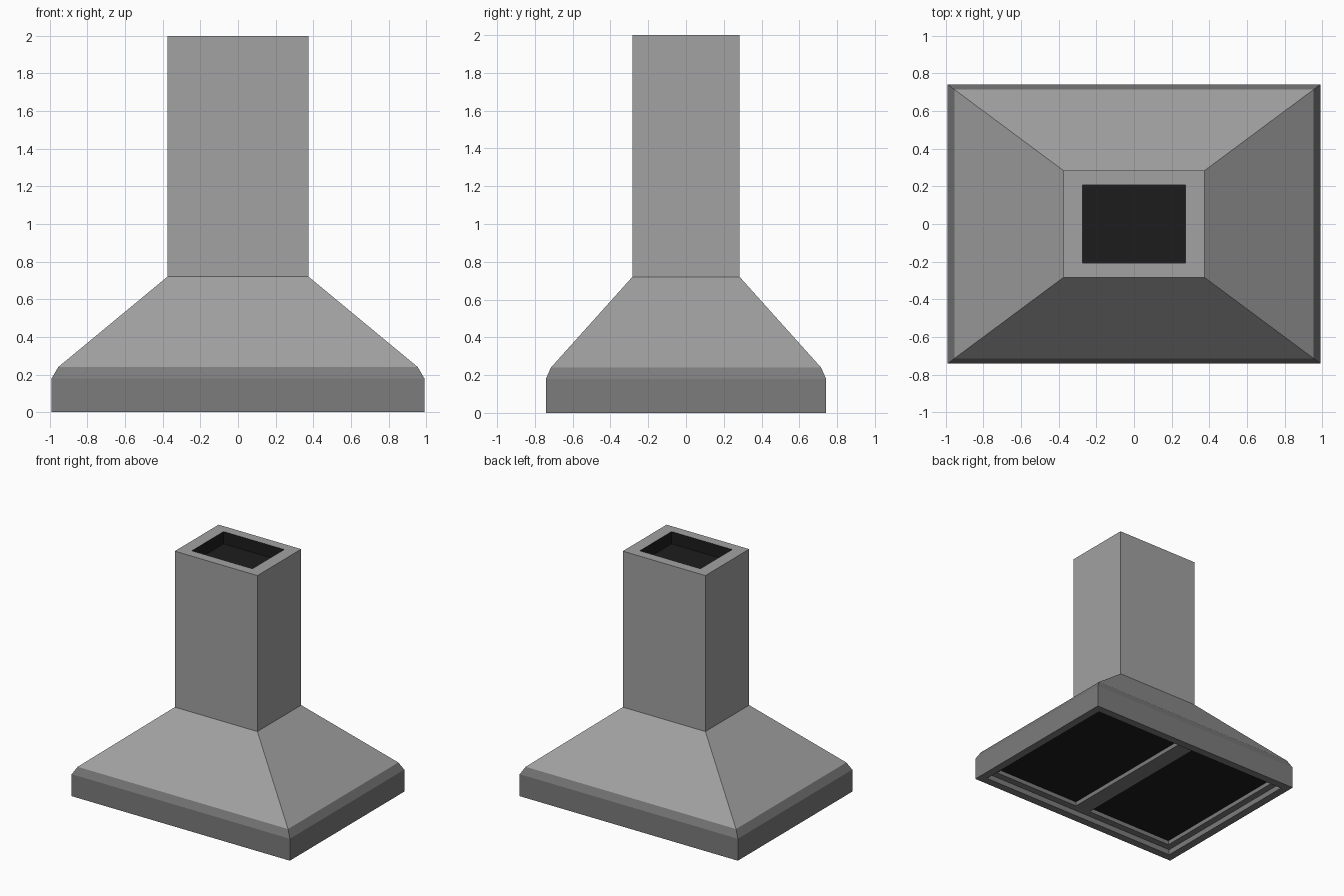
import bpy
import bmesh

cube = bpy.data.objects.get("Cube")
if cube:
    bpy.data.objects.remove(cube, do_unlink=True)


def make_material(name, value):
    mat = bpy.data.materials.new(name)
    mat.use_nodes = True
    colour = (value, value, value, 1)
    mat.diffuse_color = colour
    mat.node_tree.nodes["Principled BSDF"].inputs["Base Color"].default_value = colour
    return mat


steel = make_material("brushed steel", 0.36)
dark_steel = make_material("dark steel", 0.2)
black = make_material("black interior", 0.012)


def finish(bm, name, materials):
    mesh = bpy.data.meshes.new(name)
    bm.to_mesh(mesh)
    bm.free()
    for mat in materials:
        mesh.materials.append(mat)
    obj = bpy.data.objects.new(name, mesh)
    bpy.context.collection.objects.link(obj)
    return obj


def rect_loft(name, rings, materials, black_from=None, cap=False):
    """Skin rectangular rings of (half width, half depth, height)."""
    bm = bmesh.new()
    loops = [[bm.verts.new((sx * x, sy * y, z))
              for sx, sy in ((-1, -1), (1, -1), (1, 1), (-1, 1))]
             for x, y, z in rings]
    for k, (low, high) in enumerate(zip(loops, loops[1:])):
        for i in range(4):
            j = (i + 1) % 4
            face = bm.faces.new((low[i], low[j], high[j], high[i]))
            face.material_index = int(black_from is not None and k >= black_from)
    if cap:
        face = bm.faces.new(loops[-1])
        face.material_index = len(materials) - 1
    return finish(bm, name, materials)


BASE_X, BASE_Y = 0.99, 0.742
LIP_X, LIP_Y = 0.955, 0.715
FLUE_X, FLUE_Y = 0.375, 0.284
HOLE_X, HOLE_Y = 0.275, 0.206
RIM = 0.065
RECESS = 0.045
FILTER_DEPTH = 0.035

# Chimney with a blind opening in its top
rect_loft("chimney", [(FLUE_X, FLUE_Y, 0.72), (FLUE_X, FLUE_Y, 2),
                      (HOLE_X, HOLE_Y, 2), (HOLE_X, HOLE_Y, 1.9)],
          [steel, black], black_from=2, cap=True)

# Sloping canopy
rect_loft("canopy", [(LIP_X, LIP_Y, 0.24), (FLUE_X, FLUE_Y, 0.72)], [steel])

# Base band: inner lip, bottom rim, outer side and chamfer
rect_loft("base_band", [(BASE_X - RIM, BASE_Y - RIM, RECESS),
                        (BASE_X - RIM, BASE_Y - RIM, 0),
                        (BASE_X, BASE_Y, 0), (BASE_X, BASE_Y, 0.18),
                        (LIP_X, LIP_Y, 0.24)], [dark_steel])

# Underside panel with two sunken filters
xs = [RIM - BASE_X, -0.87, -0.07, 0.07, 0.87, BASE_X - RIM]
ys = [RIM - BASE_Y, -0.62, 0.62, BASE_Y - RIM]
bm = bmesh.new()
grid = [[bm.verts.new((x, y, RECESS)) for y in ys] for x in xs]
filters = []
for i in range(len(xs) - 1):
    for j in range(len(ys) - 1):
        face = bm.faces.new((grid[i][j], grid[i][j + 1],
                             grid[i + 1][j + 1], grid[i + 1][j]))
        if j == 1 and i in (1, 3):
            filters.append(face)
for face in bmesh.ops.extrude_discrete_faces(bm, faces=filters)["faces"]:
    face.material_index = 1
    bmesh.ops.translate(bm, verts=face.verts, vec=(0, 0, FILTER_DEPTH))
finish(bm, "filter_panel", [dark_steel, black])
